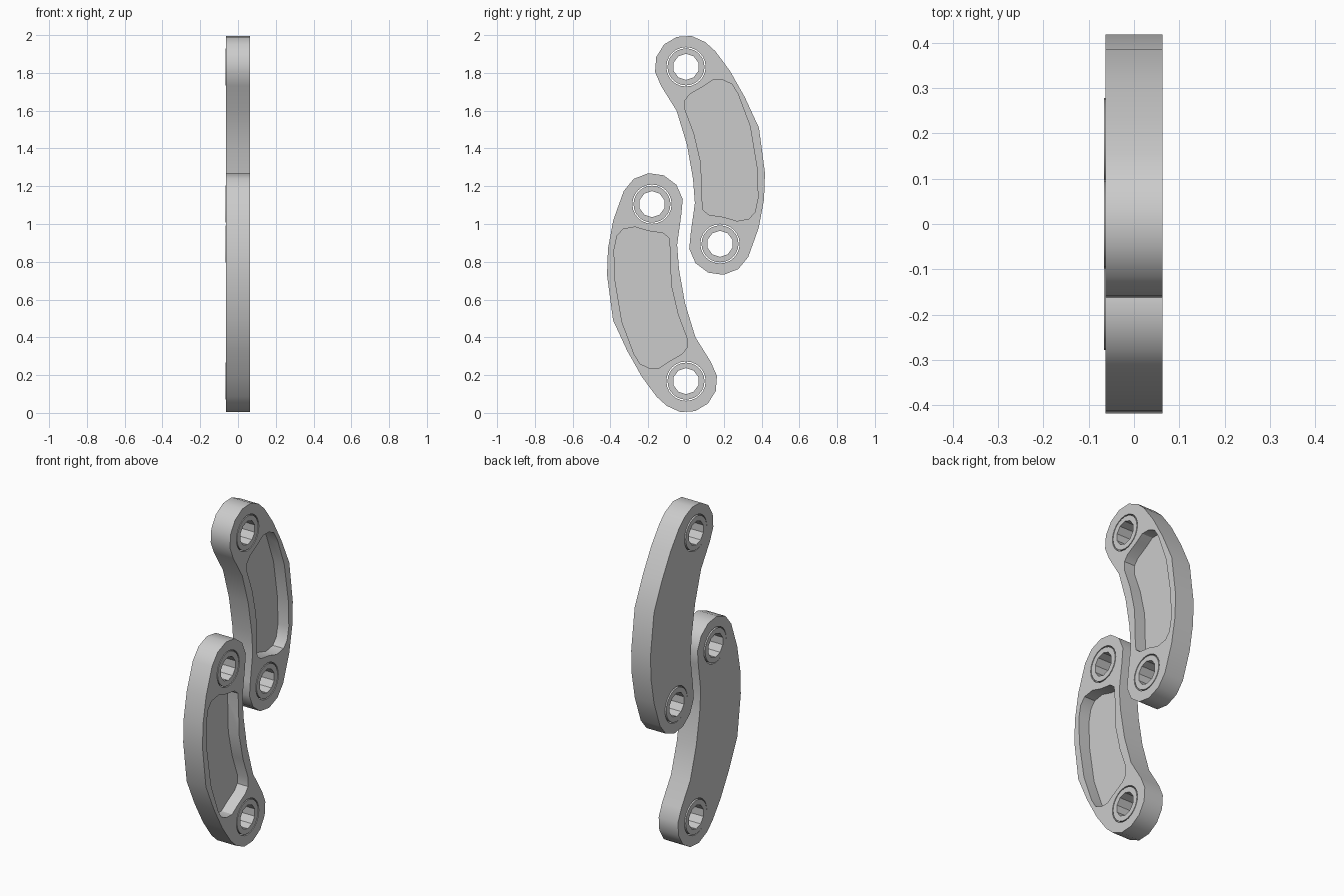
import bpy
import bmesh
from math import sin, cos, radians, pi

if "Cube" in bpy.data.objects:
    bpy.data.objects.remove(bpy.data.objects["Cube"], do_unlink=True)

grey = bpy.data.materials.new("plain_grey")
grey.use_nodes = True
colour = (0.6, 0.6, 0.6, 1)
grey.diffuse_color = colour
grey.node_tree.nodes["Principled BSDF"].inputs["Base Color"].default_value = colour

HALF = 0.0625                    # half the plate thickness
LOW_PIN, HIGH_PIN = (0, 0.168), (-0.18, 1.105)


def arc(centre, radius, start, end, count):
    """Points on an arc in the y-z plane, angles in degrees."""
    step = (end - start) / (count - 1)
    return [(centre[0] + radius * cos(radians(start + i * step)),
             centre[1] + radius * sin(radians(start + i * step))) for i in range(count)]


def circle(centre, radius, sides):
    return arc(centre, radius, 90, 450 - 360 / sides, sides)


def prism(name, points, x0, x1):
    """Extrude a y-z outline from x0 to x1."""
    bm = bmesh.new()
    face = bm.faces.new([bm.verts.new((x0, y, z)) for y, z in points])
    new = bmesh.ops.extrude_face_region(bm, geom=[face])["geom"]
    moved = [v for v in new if isinstance(v, bmesh.types.BMVert)]
    bmesh.ops.translate(bm, verts=moved, vec=(x1 - x0, 0, 0))
    bmesh.ops.recalc_face_normals(bm, faces=bm.faces)
    mesh = bpy.data.meshes.new(name)
    bm.to_mesh(mesh)
    bm.free()
    mesh.materials.append(grey)
    obj = bpy.data.objects.new(name, mesh)
    bpy.context.collection.objects.link(obj)
    return obj


def cut(obj, points, x0, x1):
    """Subtract a prism and remove the cutter."""
    cutter = prism("cutter", points, x0, x1)
    cutter.hide_render = True
    mod = obj.modifiers.new("cut", "BOOLEAN")
    mod.operation = "DIFFERENCE"
    mod.solver = "EXACT"
    mod.object = cutter
    bpy.context.view_layer.update()
    result = obj.evaluated_get(bpy.context.evaluated_depsgraph_get())
    mesh = bpy.data.meshes.new_from_object(result)
    obj.modifiers.clear()
    obj.data = mesh
    bpy.data.objects.remove(cutter, do_unlink=True)


def smooth(obj):
    bpy.ops.object.select_all(action="DESELECT")
    obj.select_set(True)
    bpy.context.view_layer.objects.active = obj
    bpy.ops.object.shade_smooth_by_angle(angle=radians(32))


# Curved plate outline: round ends joined by a concave and a convex side
outline = (arc(LOW_PIN, 0.166, 232, 397, 7)
           + [(0.05, 0.4), (-0.005, 0.58), (-0.037, 0.76), (-0.047, 0.89)]
           + arc(HIGH_PIN, 0.165, -20, 155, 7)
           + [(-0.385, 1.02), (-0.413, 0.87), (-0.418, 0.73), (-0.386, 0.49),
              (-0.312, 0.33), (-0.233, 0.19), (-0.155, 0.085)])

# Recess with rounded corners
pocket = [(-0.333, 0.973), (-0.27, 0.984), (-0.2, 0.963), (-0.122, 0.952),
          (-0.09, 0.926), (-0.085, 0.868), (-0.079, 0.677), (-0.042, 0.52),
          (0.004, 0.397), (0.004, 0.344), (-0.021, 0.312), (-0.095, 0.27),
          (-0.143, 0.238), (-0.196, 0.238), (-0.243, 0.26), (-0.275, 0.312),
          (-0.339, 0.482), (-0.376, 0.704), (-0.381, 0.862), (-0.365, 0.937)]


def turned(points, flip):
    """The upper link is the lower one turned half way round."""
    return [(-y, 2 - z) for y, z in points] if flip else points


for side, flip in (("lower", False), ("upper", True)):
    link = prism(side + "_link", turned(outline, flip), -HALF, HALF)
    cut(link, turned(pocket, flip), HALF - 0.07, HALF + 0.05)
    for end, pin in (("bottom", LOW_PIN), ("top", HIGH_PIN)):
        # Pin hole and a bushing that stands slightly proud of the back
        cut(link, turned(circle(pin, 0.104, 24), flip), -0.2, 0.2)
        bushing = prism(side + "_link_" + end + "_bushing",
                        turned(circle(pin, 0.098, 24), flip), -HALF - 0.004, HALF)
        cut(bushing, turned(circle(pin, 0.069, 10), flip), -0.2, 0.2)
        smooth(bushing)
    smooth(link)
